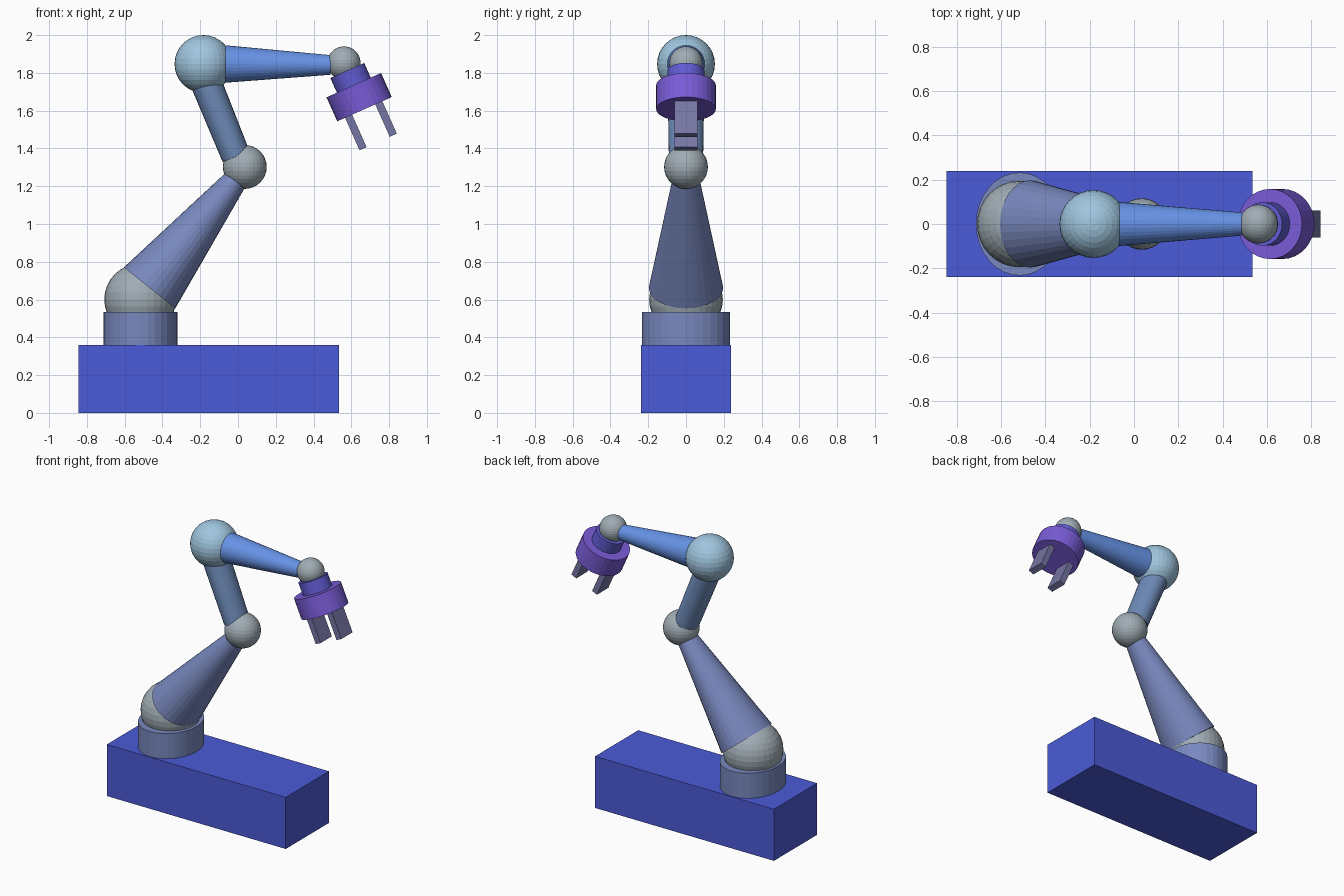
import bpy, bmesh
from math import atan2
from mathutils import Matrix, Vector

if "Cube" in bpy.data.objects:
    bpy.data.objects.remove(bpy.data.objects["Cube"])


def paint(ob, rgb):
    mat = bpy.data.materials.new(ob.name + "_colour")
    mat.diffuse_color = (*[c ** 2.2 for c in rgb], 1)
    mat.use_nodes = True
    mat.node_tree.nodes["Principled BSDF"].inputs["Base Color"].default_value = mat.diffuse_color
    ob.data.materials.append(mat)


def finish(name, bm, rgb):
    bmesh.ops.recalc_face_normals(bm, faces=bm.faces)
    mesh = bpy.data.meshes.new(name)
    bm.to_mesh(mesh)
    bm.free()
    ob = bpy.data.objects.new(name, mesh)
    bpy.context.collection.objects.link(ob)
    paint(ob, rgb)
    return ob


def box(name, size, mid, rgb):
    bm = bmesh.new()
    bmesh.ops.create_cube(bm, size=1, matrix=Matrix.Translation(mid) @ Matrix.Diagonal((*size, 1)))
    return finish(name, bm, rgb)


def ball(name, x, z, r, rgb, ry=None):
    bm = bmesh.new()
    bmesh.ops.create_uvsphere(bm, u_segments=32, v_segments=16, radius=1,
                              matrix=Matrix.Translation((x, 0, z)) @ Matrix.Diagonal((r, ry or r, r, 1)))
    return finish(name, bm, rgb)


def limb(name, a, b, r1, r2, rgb, wide=1.0):
    """Tapered tube between two (x, z) points; wide stretches it along y."""
    p, q = Vector((a[0], 0, a[1])), Vector((b[0], 0, b[1]))
    d = q - p
    place = (Matrix.Translation((p + q) / 2) @ Matrix.Rotation(atan2(d.x, d.z), 4, 'Y')
             @ Matrix.Diagonal((1, wide, 1, 1)))
    bm = bmesh.new()
    bmesh.ops.create_cone(bm, cap_ends=True, segments=32, radius1=r1, radius2=r2,
                          depth=d.length, matrix=place)
    return finish(name, bm, rgb)


BLUE = (0.30, 0.36, 0.84)
SLATE = (0.47, 0.53, 0.74)
STEEL = (0.43, 0.54, 0.72)
SKY = (0.62, 0.77, 0.87)
GREY = (0.62, 0.67, 0.70)
PURPLE = (0.47, 0.36, 0.84)

# Base and turntable
box("base", (1.38, 0.476, 0.36), (-0.155, 0, 0.18), BLUE)
limb("turntable", (-0.516, 0.36), (-0.516, 0.535), 0.197, 0.197, SLATE, 1.18)

# Joints
ball("shoulder_joint", -0.518, 0.60, 0.19, GREY, 0.195)
ball("elbow_joint", 0.036, 1.302, 0.116, GREY)
ball("top_joint", -0.183, 1.847, 0.153, SKY)
ball("wrist_joint", 0.561, 1.852, 0.088, GREY)

# Arm segments
limb("lower_arm", (-0.468, 0.662), (0.013, 1.266), 0.174, 0.058, SLATE, 1.13)
limb("middle_arm", (-0.01, 1.357), (-0.185, 1.787), 0.077, 0.083, STEEL, 1.18)
limb("forearm", (-0.067, 1.847), (0.49, 1.842), 0.099, 0.052, (0.40, 0.57, 0.90))

# Hand: parts placed along the tilted wrist axis
WRIST, AXIS = Vector((0.561, 1.852)), Vector((0.407, -0.914))
SIDE = Vector((0.914, 0.407))


def along(t):
    return WRIST + AXIS * t


limb("wrist_collar", along(0.043), along(0.135), 0.098, 0.098, (0.38, 0.36, 0.82))
limb("hand_ring", along(0.128), along(0.267), 0.158, 0.158, PURPLE)

# Two gripper fingers
for side, offset in (("left", -0.092), ("right", 0.083)):
    mid = along(0.355) + SIDE * offset
    finger = box(side + "_finger", (0.041, 0.124, 0.20), (0, 0, 0), (0.46, 0.46, 0.64))
    finger.location = (mid.x, 0, mid.y)
    finger.rotation_euler.y = atan2(AXIS.x, AXIS.y)
